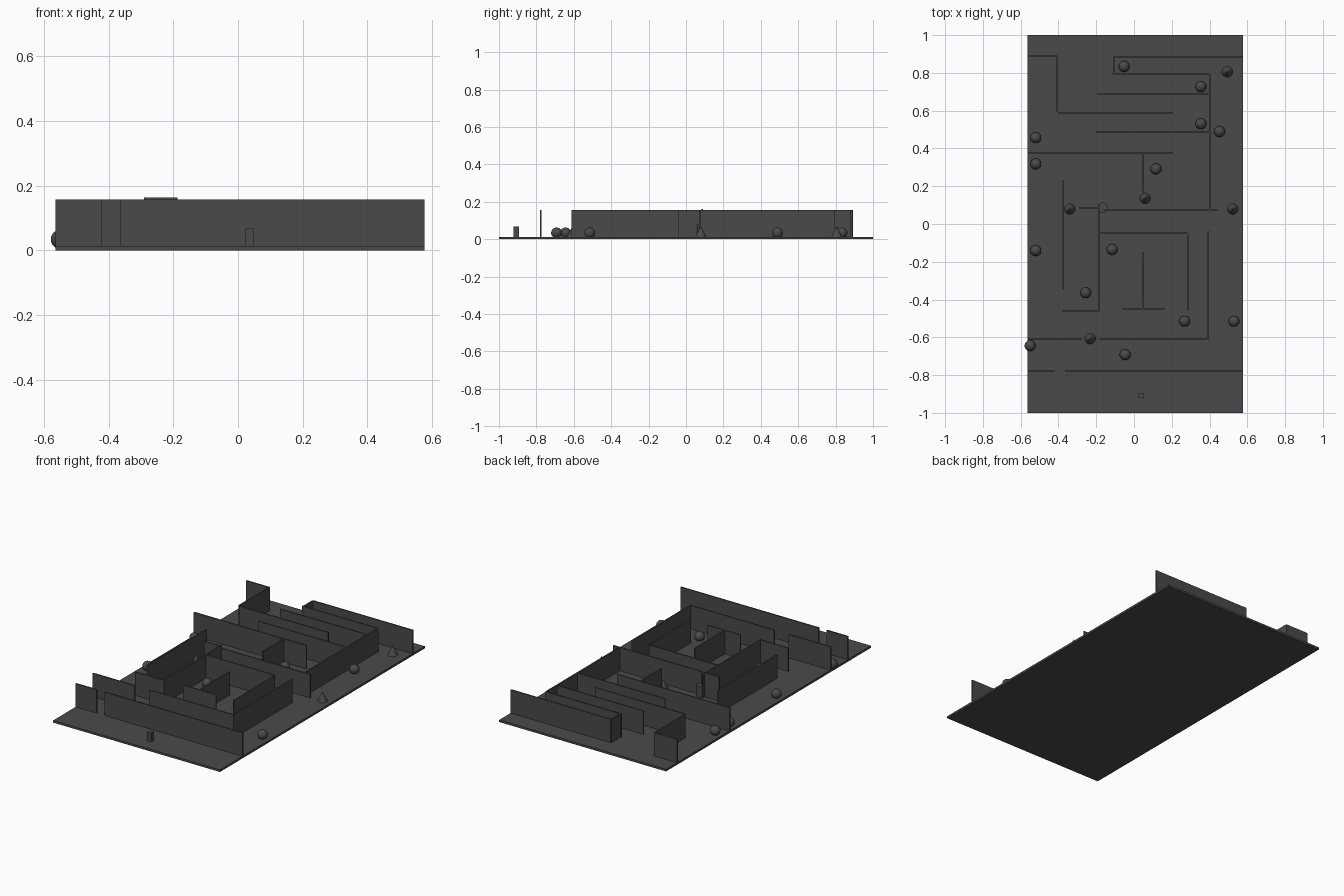
import bpy

TOP = 0.013      # upper face of the base board
WALL_TOP = 0.157
T = 0.0085       # wall thickness
DX, DY = 0.003, -0.004   # shared offset of everything standing on the board

dark = bpy.data.materials.new("dark_grey")
dark.diffuse_color = (0.068, 0.068, 0.068, 1)


def finish(name):
    o = bpy.context.object
    o.name = name
    o.data.materials.append(dark)
    return o


def box(name, x0, x1, y0, y1, z0, z1):
    bpy.ops.mesh.primitive_cube_add(size=1, location=((x0 + x1) / 2, (y0 + y1) / 2, (z0 + z1) / 2))
    finish(name).scale = (x1 - x0, y1 - y0, z1 - z0)


def wall_x(y, x0, x1, top=WALL_TOP):
    y += DY
    box("wall_across", x0 + DX, min(x1 + DX, 0.577), y - T / 2, y + T / 2, TOP - 0.003, top)


def wall_y(x, y0, y1, top=WALL_TOP):
    x += DX
    box("wall_along", x - T / 2, x + T / 2, y0 + DY, y1 + DY, TOP - 0.003, top)


# Base board
box("base_board", -0.564, 0.577, -1, 1, 0, TOP)

# Maze walls running left to right: (y, x start, x end)
for y, x0, x1 in [
    (0.893, -0.567, -0.408), (0.593, -0.405, 0.203), (0.889, -0.11, 0.576),
    (0.797, -0.118, 0.40), (0.694, -0.197, 0.40), (0.492, -0.203, 0.40),
    (0.381, -0.567, 0.203), (0.079, -0.165, 0.441), (-0.042, -0.185, 0.28),
    (-0.455, -0.383, -0.188), (-0.444, -0.064, 0.162), (-0.605, -0.567, -0.28),
    (-0.605, -0.182, 0.395), (-0.772, -0.567, -0.423), (-0.772, -0.368, 0.576),
]:
    wall_x(y, x0, x1)
wall_x(0.09, -0.293, -0.19, 0.163)

# Maze walls running front to back: (x, y start, y end)
for x, y0, y1 in [
    (-0.412, 0.60, 0.893), (-0.11, 0.797, 0.889), (0.398, 0.08, 0.797),
    (0.046, 0.172, 0.381), (-0.381, -0.342, 0.233), (-0.19, -0.459, 0.11),
    (0.285, -0.452, -0.052), (0.046, -0.444, -0.148), (0.391, -0.609, -0.035),
]:
    wall_y(x, y0, y1)

# Balls
for x, y in [
    (-0.055, 0.838), (0.351, 0.731), (0.351, 0.535), (0.45, 0.493), (-0.523, 0.461),
    (-0.523, 0.322), (0.113, 0.296), (-0.523, -0.137), (-0.119, -0.131), (-0.259, -0.36),
    (0.265, -0.511), (0.526, -0.511), (-0.553, -0.64), (-0.05, -0.688),
]:
    bpy.ops.mesh.primitive_uv_sphere_add(segments=32, ring_count=16, radius=0.029, location=(x + DX, y + DY, 0.034))
    finish("ball")
    bpy.ops.object.shade_smooth()

# Cones
for x, y in [(0.491, 0.81), (0.056, 0.14), (-0.343, 0.083), (0.52, 0.083), (-0.235, -0.603)]:
    bpy.ops.mesh.primitive_cone_add(vertices=32, radius1=0.029, depth=0.058, location=(x + DX, y + DY, TOP + 0.028))
    finish("cone")

# Round peg
bpy.ops.mesh.primitive_cylinder_add(vertices=32, radius=0.027, depth=0.068, location=(-0.165, 0.086, TOP + 0.033))
finish("round_peg")
bpy.ops.object.shade_smooth_by_angle()

# Square post
box("square_post", 0.023, 0.05, -0.921, -0.894, TOP - 0.003, 0.068)
